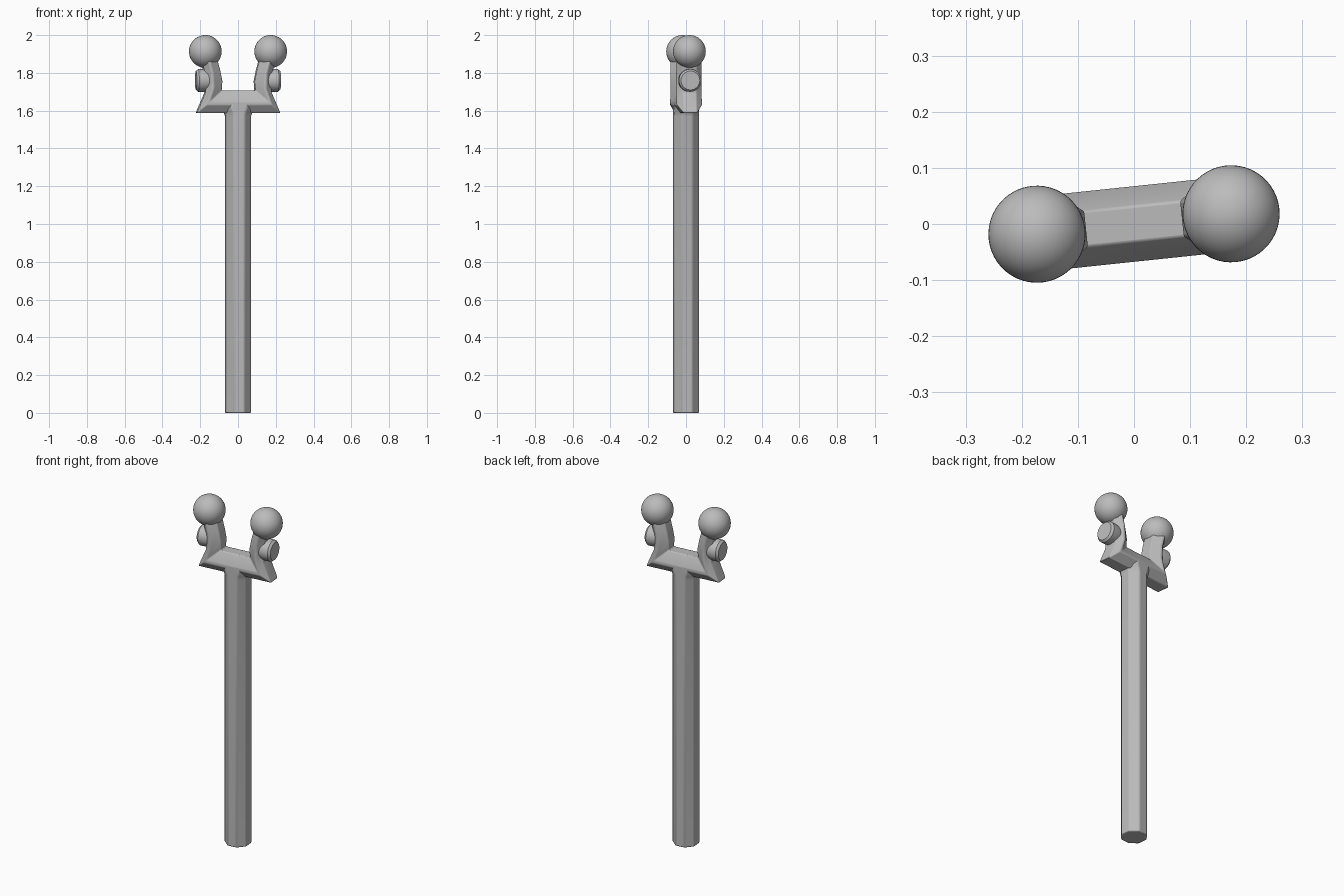
import bpy, bmesh, math
from mathutils import Matrix, Vector

cube = bpy.data.objects.get("Cube")
if cube:
    bpy.data.objects.remove(cube, do_unlink=True)

TURN = math.radians(6)   # whole fork is turned slightly about z

grey = bpy.data.materials.new("plain_grey")
grey.use_nodes = True
grey.diffuse_color = (0.5, 0.5, 0.5, 1)
grey.node_tree.nodes["Principled BSDF"].inputs["Base Color"].default_value = (0.5, 0.5, 0.5, 1)


def finish(name, bm, bevel=0.0, angle=35):
    """Turn a bmesh into a shaded, coloured object."""
    bmesh.ops.recalc_face_normals(bm, faces=bm.faces)
    mesh = bpy.data.meshes.new(name)
    bm.to_mesh(mesh)
    bm.free()
    mesh.materials.append(grey)
    obj = bpy.data.objects.new(name, mesh)
    bpy.context.collection.objects.link(obj)
    obj.rotation_euler.z = TURN
    if bevel:
        mod = obj.modifiers.new("soft_edges", 'BEVEL')
        mod.width = bevel
        mod.segments = 2
        mod.limit_method = 'ANGLE'
        mod.angle_limit = math.radians(20)
    bpy.ops.object.select_all(action='DESELECT')
    obj.select_set(True)
    bpy.context.view_layer.objects.active = obj
    bpy.ops.object.shade_smooth_by_angle(angle=math.radians(angle))
    return obj


def loft(name, rings, bevel=0.0):
    """Skin a list of equal-length rings and cap both ends."""
    bm = bmesh.new()
    loops = [[bm.verts.new(p) for p in ring] for ring in rings]
    for a, b in zip(loops, loops[1:]):
        for i in range(len(a)):
            j = (i + 1) % len(a)
            bm.faces.new((a[i], a[j], b[j], b[i]))
    bm.faces.new(loops[0])
    bm.faces.new(loops[-1][::-1])
    return finish(name, bm, bevel)


# Octagonal shaft, flaring sideways where it meets the yoke
def octagon(z, stretch):
    r = 0.067 / math.cos(math.pi / 8)
    angles = [math.pi / 8 + k * math.pi / 4 for k in range(8)]
    return [(r * stretch * math.cos(a), r * math.sin(a), z) for a in angles]


loft("shaft", [octagon(0, 1), octagon(1.57, 1), octagon(1.59, 1.1),
               octagon(1.61, 1.35), octagon(1.64, 1.5)], 0.006)


# Yoke: an eight-sided section carried along a U, given by outer and inner edges
def section(outer, inner):
    o, i = Vector((outer[0], 0, outer[1])), Vector((inner[0], 0, inner[1]))
    half = [(0, 0.036), (0.36, 0.067), (0.48, 0.067), (1, 0.032)]
    ring = [o.lerp(i, t) + Vector((0, y, 0)) for t, y in half]
    return ring + [o.lerp(i, t) - Vector((0, y, 0)) for t, y in reversed(half)]


arm = [((0.222, 1.588), (0.090, 1.706)),
       ((0.176, 1.695), (0.086, 1.755)),
       ((0.176, 1.790), (0.097, 1.810)),
       ((0.192, 1.850), (0.110, 1.860)),
       ((0.200, 1.900), (0.125, 1.900))]
right_side = [((-o[0], o[1]), (-i[0], i[1])) for o, i in reversed(arm)]
loft("yoke", [section(o, i) for o, i in right_side + arm], 0.006)

# Ball tips and round side knobs on both arms
for side, s in (("left", 1), ("right", -1)):
    bm = bmesh.new()
    bmesh.ops.create_uvsphere(bm, u_segments=48, v_segments=24, radius=0.0865,
                              matrix=Matrix.Translation((s * 0.174, 0, 1.9135)))
    finish(side + "_ball", bm, angle=60)

    profile = [(0.155, 0.056), (0.180, 0.060), (0.212, 0.060), (0.224, 0.050)]
    rings = []
    for x, r in profile:
        angles = [k * math.tau / 32 for k in range(32)]
        rings.append([(s * x, r * math.cos(a), 1.76 + r * math.sin(a)) for a in angles])
    loft(side + "_knob", rings)
